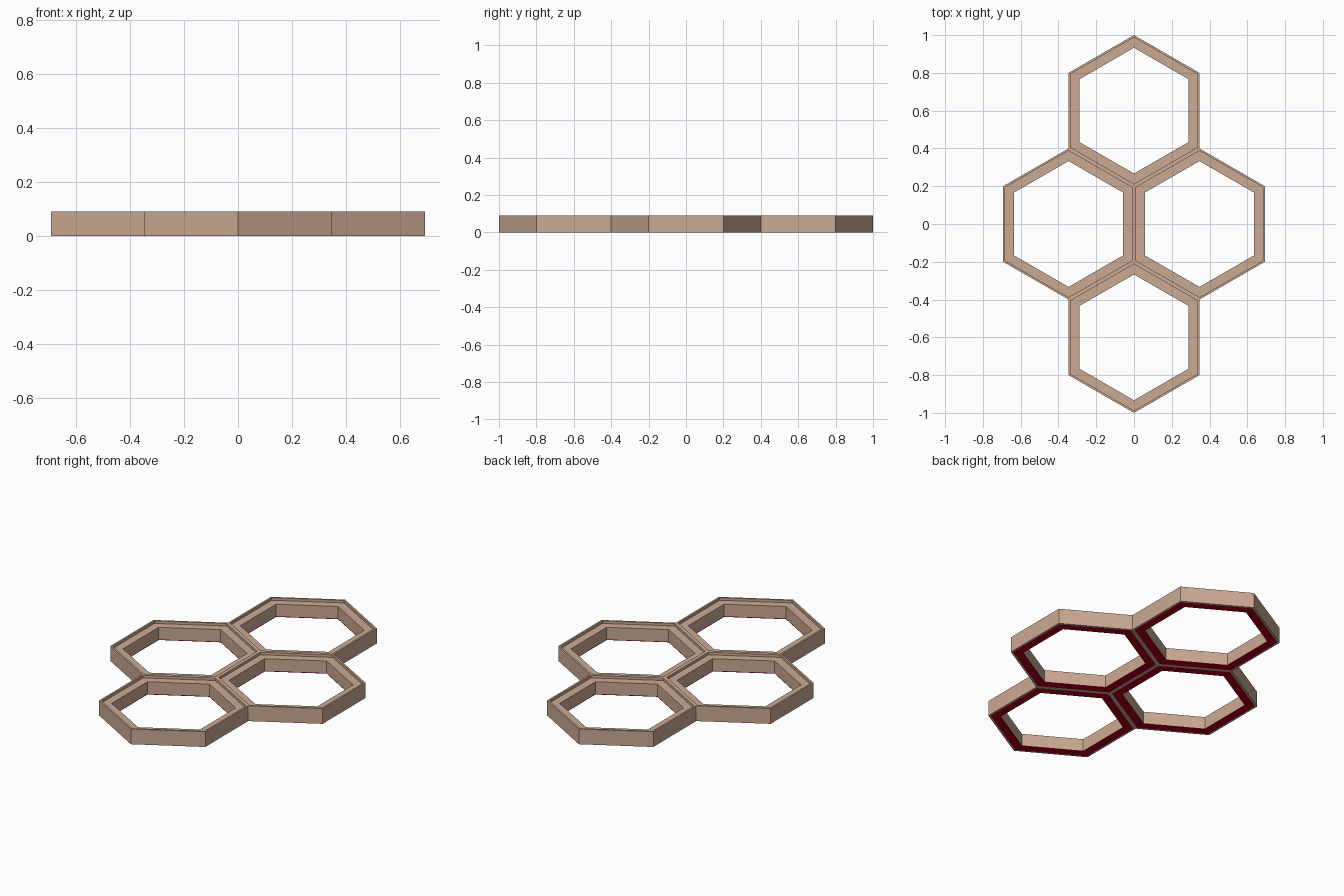
import bpy, bmesh, math

if "Cube" in bpy.data.objects:
    bpy.data.objects.remove(bpy.data.objects["Cube"])

R = 0.4                       # corner radius of each hexagon
DX, DY = R * math.sqrt(3) / 2, R * 1.5


def material(name, color):
    m = bpy.data.materials.new(name)
    m.diffuse_color = color
    m.use_nodes = True
    m.node_tree.nodes["Principled BSDF"].inputs["Base Color"].default_value = m.diffuse_color
    return m


wood = material("tan", (0.60, 0.40, 0.29, 1))
felt = material("dark_red", (0.40, 0.0, 0.01, 1))


def hex_ring(name, profile, center, mat):
    """Sweep a closed (radius, z) profile around six corners."""
    bm = bmesh.new()
    loops = []
    for k in range(6):
        a = math.radians(90 + 60 * k)
        loops.append([bm.verts.new((r * math.cos(a), r * math.sin(a), z)) for r, z in profile])
    n = len(profile)
    for k in range(6):
        p, q = loops[k], loops[(k + 1) % 6]
        for i in range(n):
            j = (i + 1) % n
            bm.faces.new((p[i], q[i], q[j], p[j]))
    bmesh.ops.recalc_face_normals(bm, faces=bm.faces)
    mesh = bpy.data.meshes.new(name)
    bm.to_mesh(mesh)
    bm.free()
    mesh.materials.append(mat)
    ob = bpy.data.objects.new(name, mesh)
    ob.location = (center[0], center[1], 0)
    bpy.context.collection.objects.link(ob)
    return ob


# Frame section: thin outer rim with a lower inner ledge, shallow recess below
frame = [(R, 0), (R, 0.09), (0.388, 0.09), (0.388, 0.075),
         (0.333, 0.075), (0.333, 0.004), (0.388, 0.004), (0.388, 0)]
# Backing pad filling the recess
pad = [(0.388, 0.0), (0.388, 0.004), (0.333, 0.004), (0.333, 0.0)]

cells = {"back": (0, DY), "front": (0, -DY), "left": (-DX, 0), "right": (DX, 0)}
for side, c in cells.items():
    hex_ring(side + "_hexagon_frame", frame, c, wood)
    hex_ring(side + "_backing_pad", pad, c, felt)
